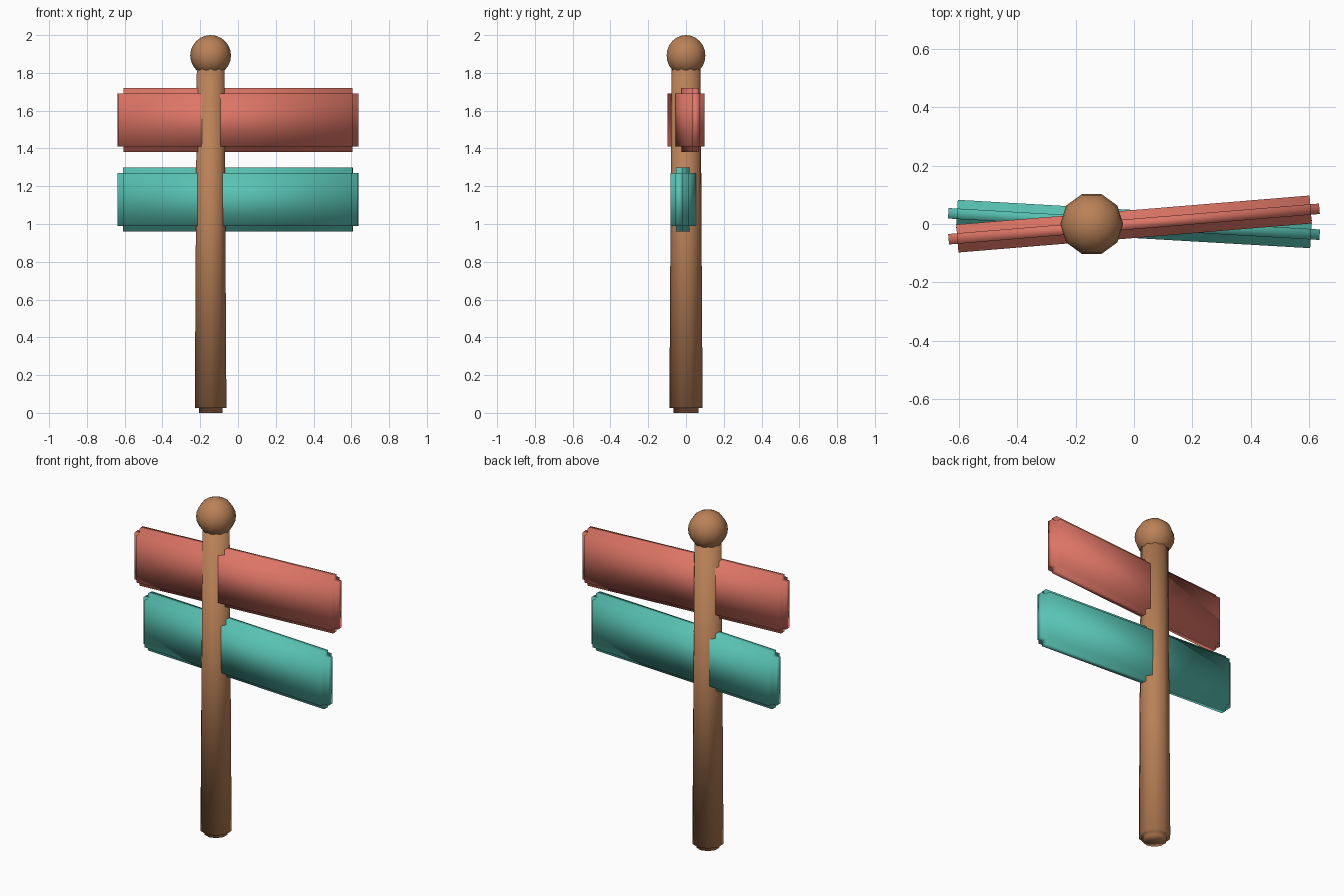
import bpy
import bmesh
from math import radians
from mathutils import Vector

old = bpy.data.objects.get("Cube")
if old:
    bpy.data.objects.remove(old, do_unlink=True)

POST_X = -0.145
SIDES = 10


def material(name, rgb):
    mat = bpy.data.materials.new(name)
    mat.use_nodes = True
    mat.diffuse_color = (*rgb, 1)
    mat.node_tree.nodes["Principled BSDF"].inputs["Base Color"].default_value = (*rgb, 1)
    return mat


def finish(bm, name, mat, location, turn=0):
    """Turn a bmesh into a smooth-shaded object."""
    bmesh.ops.recalc_face_normals(bm, faces=bm.faces[:])
    for face in bm.faces:
        face.smooth = True
    mesh = bpy.data.meshes.new(name)
    bm.to_mesh(mesh)
    bm.free()
    mesh.materials.append(mat)
    obj = bpy.data.objects.new(name, mesh)
    obj.location = location
    obj.rotation_euler.z = radians(turn)
    bpy.context.collection.objects.link(obj)
    return obj


def lathe(name, profile, mat, location):
    """Spin a (radius, height) profile around the vertical axis."""
    bm = bmesh.new()
    verts = [bm.verts.new((0, r, z)) for r, z in profile]
    edges = [bm.edges.new(pair) for pair in zip(verts, verts[1:])]
    bmesh.ops.spin(bm, geom=verts + edges, axis=(0, 0, 1), cent=(0, 0, 0),
                   angle=radians(360), steps=SIDES)
    bmesh.ops.remove_doubles(bm, verts=bm.verts[:], dist=0.0005)
    return finish(bm, name, mat, location)


def board(name, mat, height, turn, core=(0.608, 0.018, 0.14), step=0.03):
    """Box with square-stepped edges: each side of a core is pushed outward."""
    bm = bmesh.new()
    bmesh.ops.create_cube(bm, size=2)
    bmesh.ops.scale(bm, vec=Vector(core), verts=bm.verts[:])
    bm.normal_update()
    caps = bmesh.ops.extrude_discrete_faces(bm, faces=bm.faces[:])["faces"]
    bm.normal_update()
    for cap in caps:
        bmesh.ops.translate(bm, vec=cap.normal * step, verts=cap.verts[:])
    return finish(bm, name, mat, (0, 0, height), turn)


wood = material("brown wood", (0.49, 0.22, 0.095))
red = material("coral red paint", (0.73, 0.18, 0.133))
teal = material("teal paint", (0.098, 0.546, 0.456))

# Tapered post with a stepped foot and top
lathe("post", [(0, 0), (0.066, 0), (0.066, 0.025), (0.088, 0.025),
               (0.077, 1.82), (0.055, 1.82), (0.055, 1.845), (0, 1.845)],
      wood, (POST_X, 0, 0))

# Ball finial
bm = bmesh.new()
bmesh.ops.create_uvsphere(bm, u_segments=SIDES, v_segments=12, radius=0.108)
finish(bm, "ball_finial", wood, (POST_X, 0, 1.892), 90)

# Two boards crossing the post at slightly different angles
board("upper_board", red, 1.55, 4.7)
board("lower_board", teal, 1.13, -3.3)
